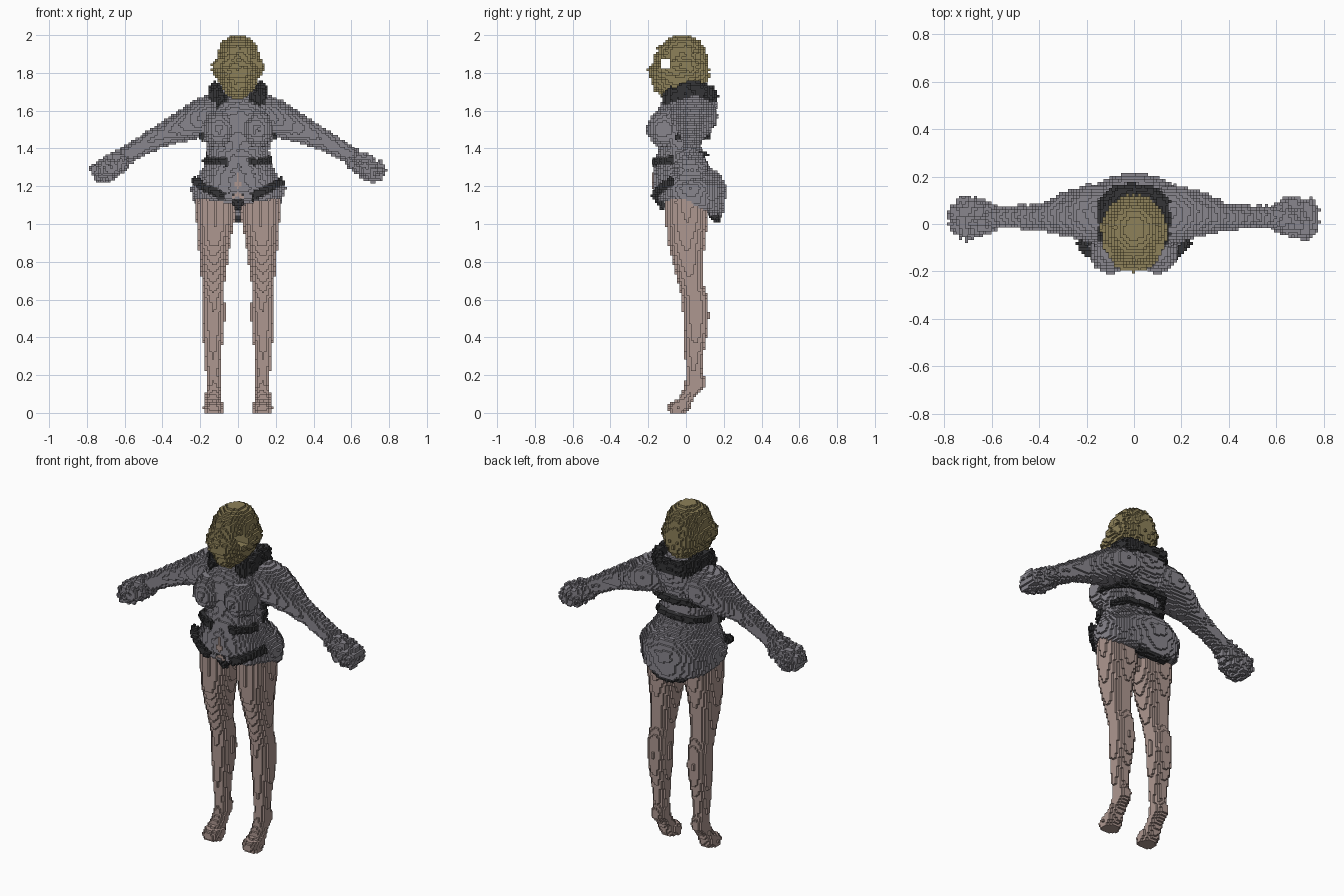
import bpy, bmesh, math, random
from mathutils import Vector

random.seed(4)
cube = bpy.data.objects.get("Cube")
if cube:
    bpy.data.objects.remove(cube, do_unlink=True)

VOXEL = 0.0125
SIDES = 32
STEPS = 4


def material(name, rgb):
    mat = bpy.data.materials.new(name)
    color = (*rgb, 1)
    mat.diffuse_color = color
    mat.use_nodes = True
    mat.node_tree.nodes["Principled BSDF"].inputs["Base Color"].default_value = color
    return mat


olive = material("olive hair", (0.27, 0.22, 0.10))
grey = material("grey cloth", (0.25, 0.24, 0.27))
black = material("black trim", (0.035, 0.035, 0.038))
skin = material("skin", (0.42, 0.31, 0.28))


def voxelise(obj):
    """Turn the surface into small blocks of one common size."""
    longest = max(obj.dimensions)
    mod = obj.modifiers.new("blocks", "REMESH")
    mod.mode = "BLOCKS"
    depth = 1
    while longest / (VOXEL * 2 ** depth) > 0.95:
        depth += 1
    mod.octree_depth = depth
    mod.scale = longest / (VOXEL * 2 ** depth)
    mod.use_remove_disconnected = False


def loft(name, mat, sections, rough=0.0, shape=None):
    """Skin a closed surface over (centre, u, v) ellipse sections."""
    dense = []
    for first, second in zip(sections, sections[1:]):
        for i in range(STEPS):
            dense.append([p.lerp(q, i / STEPS) for p, q in zip(first, second)])
    dense.append(sections[-1])
    bm = bmesh.new()
    rings = []
    for centre, u, v in dense:
        ring = []
        for k in range(SIDES):
            a = math.tau * k / SIDES
            offset = u * math.cos(a) + v * math.sin(a)
            offset += offset.normalized() * random.uniform(-rough, rough)
            point = centre + offset
            ring.append(bm.verts.new(shape(point) if shape else point))
        rings.append(ring)
    for low, high in zip(rings, rings[1:]):
        for k in range(SIDES):
            n = (k + 1) % SIDES
            bm.faces.new((low[k], low[n], high[n], high[k]))
    bm.faces.new(rings[0])
    bm.faces.new(rings[-1])
    bmesh.ops.recalc_face_normals(bm, faces=bm.faces)
    mesh = bpy.data.meshes.new(name)
    bm.to_mesh(mesh)
    bm.free()
    mesh.materials.append(mat)
    obj = bpy.data.objects.new(name, mesh)
    bpy.context.collection.objects.link(obj)
    bpy.context.view_layer.update()
    return obj


def column(name, mat, rows, side=1, rough=0.0, shape=None):
    """Upright form from rows of height, centre x, half width, front y, back y."""
    sections = [(Vector((side * x, (front + back) / 2, z)), Vector((w, 0, 0)),
                 Vector((0, (back - front) / 2, 0))) for z, x, w, front, back in rows]
    return loft(name, mat, sections, rough, shape)


def tube(name, mat, path, sizes, side=1, rough=0.0):
    """Sweep along a path; sizes are (sideways, upward) half extents."""
    points = [Vector((side * x, y, z)) for x, y, z in path]
    sections = []
    for i, p in enumerate(points):
        along = (points[min(i + 1, len(points) - 1)] - points[max(i - 1, 0)]).normalized()
        across = Vector((0, 0, 1)).cross(along)
        across = across.normalized() if across.length > 0.1 else Vector((1, 0, 0))
        a, b = sizes[i] if isinstance(sizes, list) else sizes
        sections.append((p, across * a, along.cross(across) * b))
    return loft(name, mat, sections, rough)


def around(path):
    """Complete a half path with its mirror image, ending at the centre line."""
    return path + [(-x, y, z) for x, y, z in reversed(path) if x > 0]


# Head covered in hair, with a hole passing through the temples
head = column("hair", olive, [
    (1.66, 0, .05, -.10, .03), (1.70, 0, .075, -.16, .07), (1.75, 0, .10, -.18, .11),
    (1.78, 0, .115, -.20, .12), (1.82, 0, .14, -.20, .125), (1.85, 0, .135, -.17, .12),
    (1.88, 0, .112, -.165, .115), (1.93, 0, .105, -.15, .10), (1.97, 0, .08, -.11, .07),
    (2.0, 0, .035, -.06, .02)], rough=.006)
bpy.ops.mesh.primitive_cylinder_add(radius=.03, depth=.6, location=(0, -.11, 1.85),
                                    rotation=(0, math.pi / 2, 0))
cutter = bpy.context.object
cutter.name = "temple_cutter"
cutter.hide_render = True
cutter.hide_viewport = True
cut = head.modifiers.new("temple hole", "BOOLEAN")
cut.operation = "DIFFERENCE"
cut.object = cutter


# Jacket body, with a hem that drops toward the back
def drop_hem(p):
    if p.z < 1.19:
        p.z -= max(p.y, 0) * .5 * min(1, (1.19 - p.z) / .06)
    return p


column("jacket", grey, [
    (1.12, 0, .215, -.14, .17), (1.14, 0, .24, -.165, .20), (1.19, 0, .25, -.17, .215),
    (1.25, 0, .215, -.17, .19), (1.30, 0, .18, -.165, .13), (1.35, 0, .165, -.16, .09),
    (1.40, 0, .165, -.14, .08), (1.46, 0, .185, -.15, .085), (1.52, 0, .19, -.16, .11),
    (1.58, 0, .19, -.16, .15), (1.64, 0, .175, -.13, .165), (1.68, 0, .13, -.08, .14),
    (1.72, 0, .06, -.06, .06)], rough=.005, shape=drop_hem)

# Open collar standing around the back of the neck
tube("collar", black, around([
    (.08, -.10, 1.64), (.12, -.06, 1.68), (.125, .02, 1.705), (.12, .09, 1.70),
    (.08, .13, 1.675), (0, .14, 1.665)]), (.028, .05), rough=.01)

# Bands across the back and the dark tail of the hem
tube("upper_back_band", black, around([
    (.19, -.06, 1.46), (.185, .02, 1.47), (.12, .09, 1.47), (0, .11, 1.47)]),
    (.02, .018), rough=.005)
tube("lower_back_band", black, around([
    (.16, .0, 1.36), (.12, .075, 1.37), (0, .10, 1.37)]), (.02, .018), rough=.005)
tube("hem_tail", black, around([
    (.10, .145, 1.05), (.05, .155, 1.035), (0, .16, 1.03)]), (.025, .02), rough=.005)

# Opening below the front of the jacket
tube("front_opening", skin, [(0, -.162, 1.27), (0, -.165, 1.2), (0, -.155, 1.14)],
     [(.008, .014), (.02, .014), (.03, .014)])
tube("front_patch", black, [(0, -.155, 1.16), (0, -.14, 1.12), (0, -.11, 1.08)],
     [(.03, .02), (.035, .02), (.015, .02)])

# Paired parts
for side, label in ((1, "left"), (-1, "right")):
    tube(label + "_arm", grey, [
        (.08, .04, 1.58), (.15, .04, 1.575), (.20, .045, 1.56), (.30, .04, 1.515),
        (.38, .03, 1.48), (.46, .03, 1.44), (.60, .03, 1.36)],
        [(.10, .10), (.125, .105), (.12, .10), (.09, .08),
         (.058, .066), (.05, .055), (.044, .045)], side, .004)
    tube(label + "_cuff", grey, [
        (.585, .03, 1.365), (.64, .03, 1.325), (.68, .025, 1.30),
        (.73, .025, 1.275), (.77, .025, 1.255)],
        [(.045, .045), (.07, .055), (.088, .06), (.085, .055), (.05, .035)], side, .018)
    column(label + "_breast", grey, [
        (1.41, .10, .03, -.15, -.07), (1.44, .10, .068, -.185, -.04),
        (1.48, .10, .085, -.207, -.03), (1.52, .10, .085, -.208, -.03),
        (1.56, .10, .07, -.19, -.04), (1.60, .10, .04, -.155, -.07)], side, .003)
    tube(label + "_belt", black, [
        (.175, -.07, 1.34), (.14, -.125, 1.335), (.10, -.155, 1.33), (.06, -.165, 1.33)],
        (.018, .019), side, .005)
    tube(label + "_hip_strap", black, [
        (.23, -.07, 1.23), (.19, -.12, 1.20), (.13, -.155, 1.17), (.07, -.165, 1.145)],
        (.02, .022), side, .005)

    # Leg rising from a tiptoe foot
    column(label + "_leg", skin, [
        (0, .13, .05, -.09, .0), (.03, .13, .053, -.105, .025), (.05, .13, .05, -.09, .03),
        (.07, .13, .045, -.045, .04), (.11, .13, .04, -.02, .07), (.14, .13, .039, -.01, .105),
        (.17, .13, .039, -.005, .108), (.21, .132, .038, .0, .085), (.30, .132, .043, -.005, .09),
        (.40, .132, .054, -.01, .11), (.50, .13, .062, -.015, .122), (.60, .13, .06, -.02, .12),
        (.68, .131, .06, -.04, .092), (.78, .13, .072, -.065, .09), (.90, .126, .085, -.098, .10),
        (1.0, .12, .1, -.105, .115), (1.12, .12, .105, -.105, .12),
        (1.18, .12, .095, -.09, .12)], side)

# Fine blocky finish on every part
for obj in list(bpy.context.scene.objects):
    if obj.type == "MESH" and not obj.hide_render:
        voxelise(obj)
